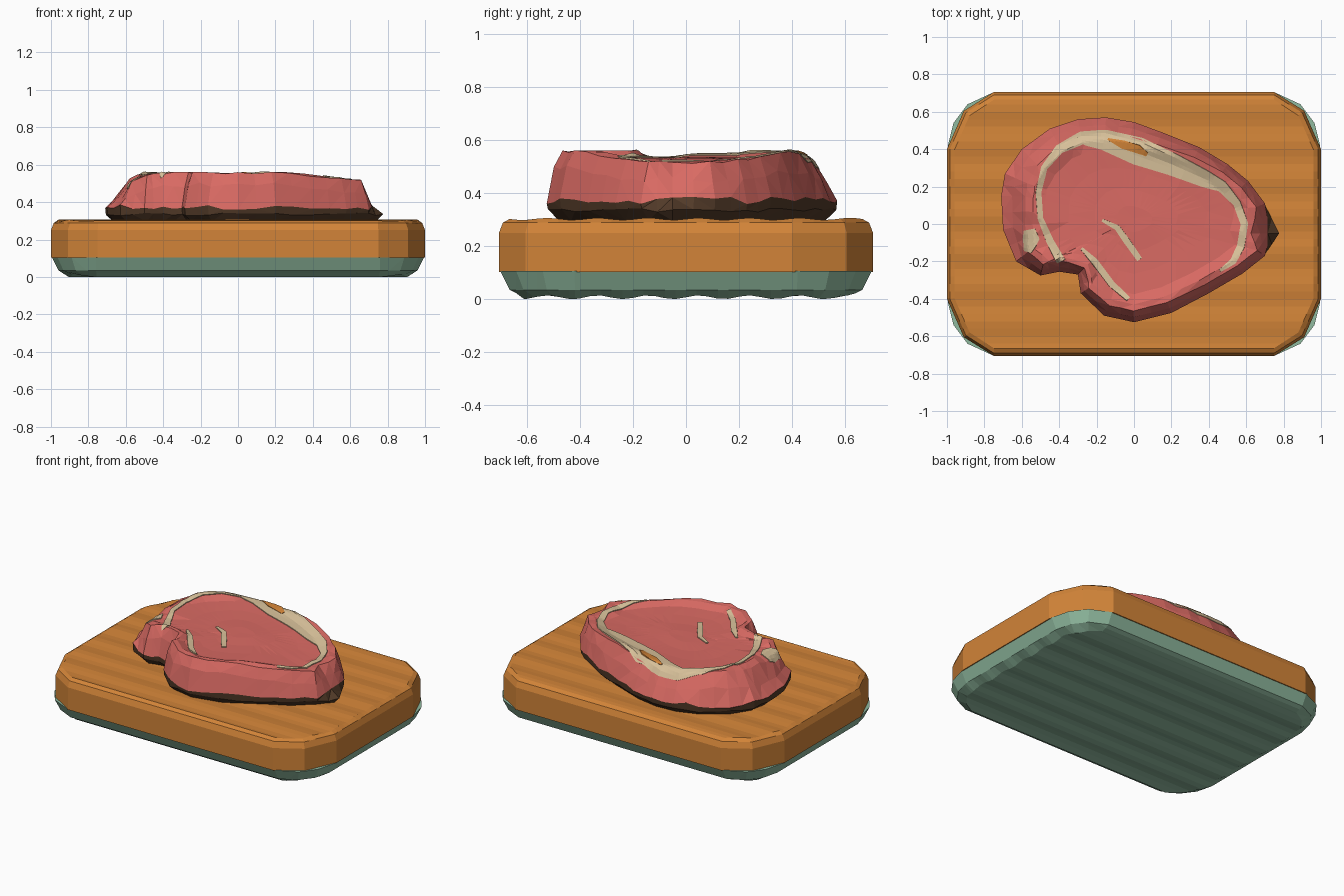
import bpy, bmesh, math, random
from mathutils import Vector
from mathutils.bvhtree import BVHTree

if "Cube" in bpy.data.objects:
    bpy.data.objects.remove(bpy.data.objects["Cube"])

random.seed(4)


def mat(name, r, g, b):
    m = bpy.data.materials.new(name)
    lin = [((c / 255 + 0.055) / 1.055) ** 2.4 for c in (r, g, b)]
    m.diffuse_color = (*lin, 1)
    m.use_nodes = True
    m.node_tree.nodes["Principled BSDF"].inputs["Base Color"].default_value = m.diffuse_color
    return m


WOOD = mat("orange wood", 210, 132, 56)
GREEN = mat("green base", 144, 186, 159)
MEAT = mat("red meat", 217, 106, 99)
FAT = mat("cream fat", 216, 193, 154)
SEAR = mat("dark sear", 82, 58, 40)


def finish(name, bm, mats):
    me = bpy.data.meshes.new(name)
    bm.to_mesh(me)
    ob = bpy.data.objects.new(name, me)
    bpy.context.collection.objects.link(ob)
    for m in mats:
        me.materials.append(m)
    return ob


def inset(pts, amounts):
    """Move a counter-clockwise outline inwards by a distance per point."""
    out = []
    for i, p in enumerate(pts):
        t = Vector(pts[(i + 1) % len(pts)]) - Vector(pts[i - 1])
        n = Vector((-t.y, t.x)).normalized()
        out.append(Vector(p) + n * amounts[i])
    return out


def bridge(bm, a, b, idx=0):
    n = len(a)
    for i in range(n):
        j = (i + 1) % n
        bm.faces.new((a[i], a[j], b[j], b[i])).material_index = idx


def slab(name, outline, layers, material, ripple_z, ripple):
    """Stack of inset outlines, sliced across y so one side can be rippled."""
    bm = bmesh.new()
    rings = []
    for z, d in layers:
        ring = inset(outline, [d] * len(outline))
        rings.append([bm.verts.new((p.x, p.y, z)) for p in ring])
    for a, b in zip(rings, rings[1:]):
        bridge(bm, a, b)
    bm.faces.new(rings[0][::-1])
    bm.faces.new(rings[-1])
    for k in range(-16, 17):
        geom = bm.verts[:] + bm.edges[:] + bm.faces[:]
        bmesh.ops.bisect_plane(bm, geom=geom, dist=1e-5,
                               plane_co=(0, k * 0.04, 0), plane_no=(0, 1, 0))
    for v in bm.verts:
        if abs(v.co.z - ripple_z) < 1e-4:
            v.co.z += ripple * math.sin(v.co.y * 2 * math.pi / 0.19)
    bmesh.ops.recalc_face_normals(bm, faces=bm.faces)
    return finish(name, bm, [material])


def four_corners(q):
    """Mirror one corner's points to all four corners, counter-clockwise."""
    r = q[::-1]
    return (q + [(-x, y) for x, y in r] + [(-x, -y) for x, y in q]
            + [(x, -y) for x, y in r])


# Board and its base
slab("wooden_board", four_corners([(1.0, 0.4), (0.91, 0.605), (0.75, 0.705)]),
     [(0.103, 0), (0.25, 0), (0.288, 0.015), (0.302, 0.04)], WOOD, 0.302, 0.004)
slab("green_base", four_corners([(0.995, 0.42), (0.965, 0.54), (0.89, 0.64), (0.76, 0.7)]),
     [(0.007, 0.09), (0.035, 0.035), (0.105, 0)], GREEN, 0.007, 0.007)

# Steak outline: x, y, inset of the top rim
OUT = [(-0.71, 0.15, .13), (-0.70, -0.03, .12), (-0.63, -0.2, .08), (-0.5, -0.275, .06),
       (-0.4, -0.255, .06), (-0.3, -0.27, .05), (-0.285, -0.37, .05), (-0.16, -0.49, .06),
       (0, -0.525, .06), (0.2, -0.475, .06), (0.4, -0.37, .05), (0.58, -0.265, .05),
       (0.7, -0.17, .05), (0.78, -0.05, .09), (0.70, 0.11, .05), (0.61, 0.23, .05),
       (0.5, 0.32, .05), (0.35, 0.41, .06), (0.15, 0.49, .07), (0.0, 0.545, .08),
       (-0.15, 0.57, .09), (-0.3, 0.56, .09), (-0.45, 0.51, .1), (-0.6, 0.4, .12),
       (-0.69, 0.27, .13)]
# add midpoints for more facets
pts, ins = [], []
for i, (x, y, d) in enumerate(OUT):
    X, Y, D = OUT[(i + 1) % len(OUT)]
    pts += [(x, y), ((x + X) / 2, (y + Y) / 2)]
    ins += [d, (d + D) / 2]
N = len(pts)
CENTRE = Vector((0.0, 0.03))


def top_z(p):
    return (0.562 - 0.1 * max(0, p.x - 0.25) - 0.4 * max(0, -0.5 - p.x)
            - 0.45 * max(0, p.y - 0.4) - 0.1 * max(0, -0.35 - p.x) * (p.y < 0))


def jit(a):
    return random.uniform(-a, a)


bm = bmesh.new()


def ring(ps, zs):
    return [bm.verts.new((p.x, p.y, z)) for p, z in zip(ps, zs)]


red = [Vector((min(x, 0.715), y)) for x, y in pts]
mid = inset(red, [d * 0.45 for d in ins])
rim = inset(red, ins)
rings = [ring(inset(pts, [0.045] * N), [0.296] * N),
         ring(inset(pts, [0.004] * N), [0.335 + jit(.008) for _ in pts]),
         ring(red, [0.372 + jit(.014) for _ in pts]),
         ring(mid, [top_z(p) - 0.07 + jit(.012) for p in mid]),
         ring(rim, [top_z(p) - 0.006 + jit(.005) for p in rim])]
for s, drop in ((0.93, 0.004), (0.82, 0.026), (0.6, 0.032), (0.36, 0.034), (0.15, 0.03)):
    ps = [CENTRE + (p - CENTRE) * s for p in rim]
    rings.append(ring(ps, [top_z(p) - drop + 0.005 * math.sin(9 * p.x + 5 * p.y) for p in ps]))
for k, (a, b) in enumerate(zip(rings, rings[1:])):
    bridge(bm, a, b, 1 if k < 2 else 0)
bm.faces.new(rings[0][::-1]).material_index = 1
tip = bm.verts.new((CENTRE.x, CENTRE.y, 0.532))
for i in range(N):
    bm.faces.new((rings[-1][i], rings[-1][(i + 1) % N], tip))
bmesh.ops.recalc_face_normals(bm, faces=bm.faces)
bmesh.ops.triangulate(bm, faces=bm.faces)
tree = BVHTree.FromBMesh(bm)
finish("steak", bm, [MEAT, SEAR])
bm.free()


def streak(name, path, material, lift=0.006, cols=6):
    """Thin strip draped on the steak; path points are x, y, width."""
    sm = []
    for (x, y, w), (X, Y, W) in zip(path, path[1:]):
        n = max(2, int(math.hypot(X - x, Y - y) / 0.018))
        sm += [(x + (X - x) * k / n, y + (Y - y) * k / n, w + (W - w) * k / n) for k in range(n)]
    sm.append(path[-1])
    b = bmesh.new()
    rows = []
    for i, (x, y, w) in enumerate(sm):
        p, q = sm[max(i - 2, 0)], sm[min(i + 2, len(sm) - 1)]
        t = Vector((q[0] - p[0], q[1] - p[1])).normalized()
        row = []
        for c in range(cols + 1):
            o = (c / cols - 0.5) * w
            px, py = x - t.y * o, y + t.x * o
            hit = tree.ray_cast(Vector((px, py, 2)), Vector((0, 0, -1)))[0]
            row.append(b.verts.new((px, py, (hit.z if hit else 0.5) + lift)))
        rows.append(row)
    for r, s in zip(rows, rows[1:]):
        for c in range(cols):
            b.faces.new((r[c], s[c], s[c + 1], r[c + 1]))
    bmesh.ops.recalc_face_normals(b, faces=b.faces)
    if sum(f.normal.z for f in b.faces) < 0:
        bmesh.ops.reverse_faces(b, faces=b.faces)
    ob = finish(name, b, [material])
    m = ob.modifiers.new("thickness", "SOLIDIFY")
    m.thickness = 0.008
    m.offset = -1


# Fat marbling
streak("fat_band", [(-0.39, -0.2, .05), (-0.45, -0.09, .04), (-0.5, 0.03, .03),
                    (-0.51, 0.17, .03), (-0.48, 0.3, .035), (-0.4, 0.4, .05),
                    (-0.28, 0.46, .07), (-0.16, 0.45, .11), (0.02, 0.39, .15),
                    (0.2, 0.32, .12), (0.38, 0.24, .09), (0.47, 0.2, .06), (0.55, 0.11, .04),
                    (0.59, 0.0, .04), (0.57, -0.12, .04), (0.53, -0.2, .035), (0.46, -0.25, .015)], FAT)
streak("fat_streak_middle", [(-0.17, 0.02, .015), (-0.09, -0.02, .03),
                             (-0.04, -0.09, .035), (0.03, -0.19, .03)], FAT)
streak("fat_streak_front", [(-0.28, -0.13, .015), (-0.21, -0.2, .035),
                            (-0.12, -0.32, .035), (-0.03, -0.4, .025)], FAT)
streak("fat_patch", [(-0.56, -0.03, .06), (-0.55, -0.08, .09), (-0.57, -0.15, .04)], FAT)
streak("gold_fleck", [(-0.14, 0.455, .01), (-0.06, 0.425, .045),
                      (0.02, 0.4, .045), (0.07, 0.37, .02)], WOOD, 0.010)
